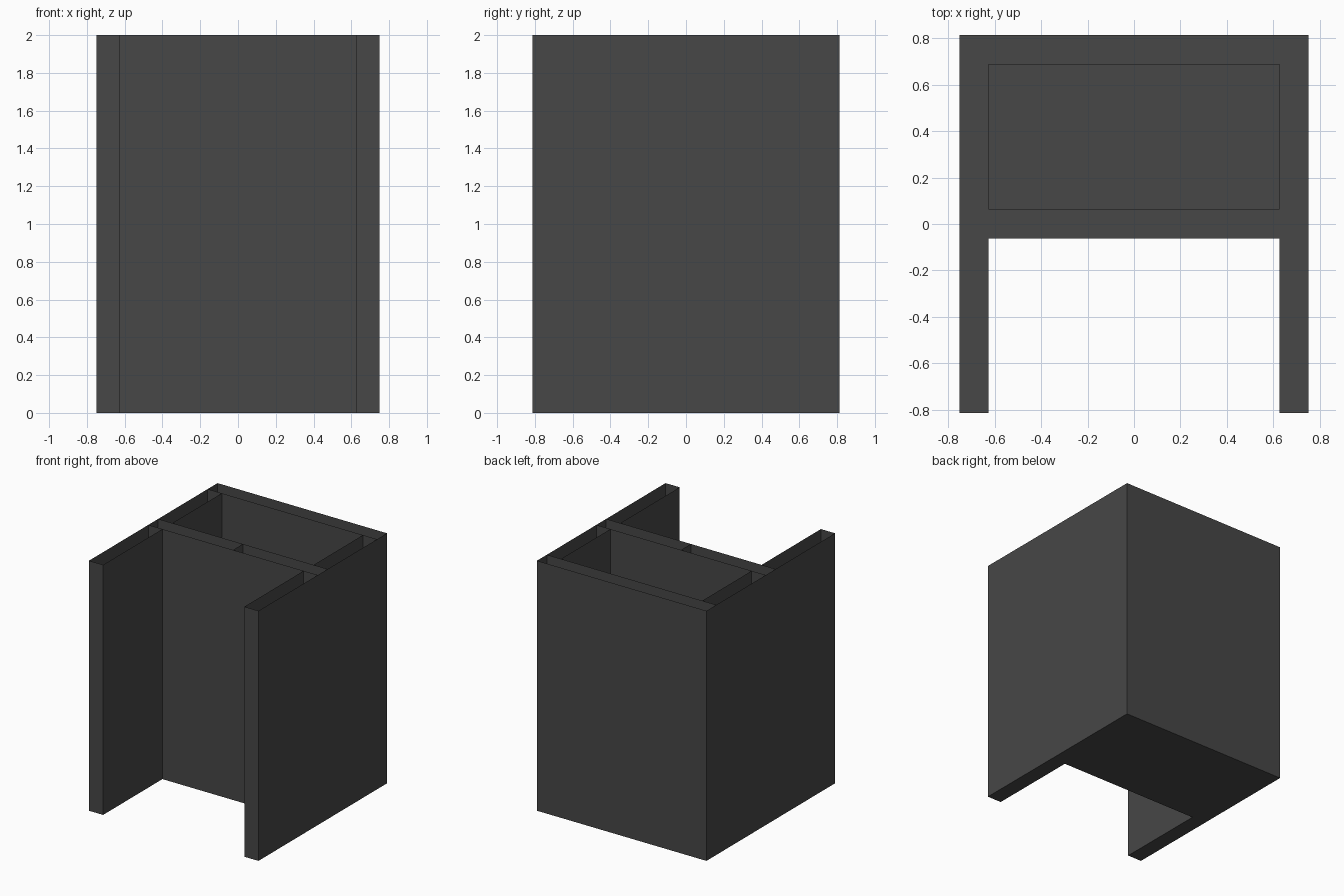
import bpy
import bmesh

if "Cube" in bpy.data.objects:
    bpy.data.objects.remove(bpy.data.objects["Cube"])

HEIGHT = 2.0

# Single dark grey used throughout
grey = bpy.data.materials.new("dark_grey")
grey.diffuse_color = (0.063, 0.063, 0.063, 1.0)
grey.use_nodes = True
grey.node_tree.nodes["Principled BSDF"].inputs["Base Color"].default_value = grey.diffuse_color


def box(name, x0, x1, y0, y1, z1, open_top=True):
    """Box standing on the ground; hollow with an open top when asked."""
    bm = bmesh.new()
    bmesh.ops.create_cube(bm, size=1.0)
    for v in bm.verts:
        v.co.x = x1 if v.co.x > 0 else x0
        v.co.y = y1 if v.co.y > 0 else y0
        v.co.z = z1 if v.co.z > 0 else 0.0
    bm.normal_update()
    if open_top:
        top = [f for f in bm.faces if f.normal.z > 0.9]
        bmesh.ops.delete(bm, geom=top, context='FACES_ONLY')
    mesh = bpy.data.meshes.new(name)
    bm.to_mesh(mesh)
    bm.free()
    mesh.materials.append(grey)
    obj = bpy.data.objects.new(name, mesh)
    bpy.context.collection.objects.link(obj)
    return obj


# Back wall across the full width
box("back_wall", -0.75, 0.75, 0.6875, 0.8125, HEIGHT)

# Mirrored pairs: wing walls, chamber sides and the halves of the middle wall
for side, s in (("left", -1), ("right", 1)):
    inner, outer = sorted((s * 0.625, s * 0.75))
    box(side + "_wing_wall", inner, outer, -0.8125, -0.0625, HEIGHT)
    box(side + "_chamber_wall", inner, outer, 0.0625, 0.6875, HEIGHT)
    a, b = sorted((0.0, s * 0.75))
    box(side + "_middle_wall", a, b, -0.0625, 0.0625, HEIGHT)

# Solid floor of the chamber
box("chamber_floor", -0.625, 0.625, 0.0625, 0.6875, 0.125, open_top=False)
